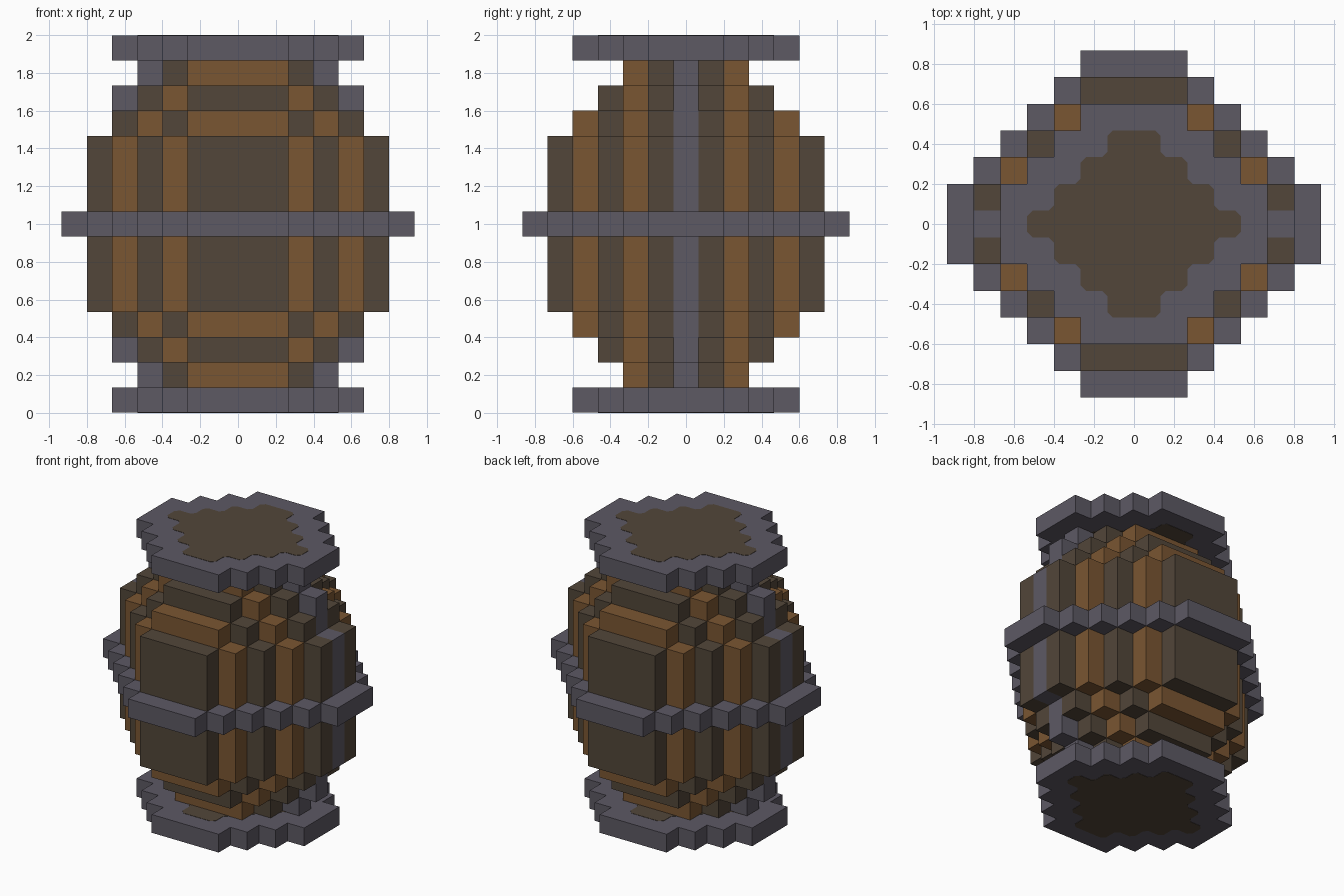
import bpy
import bmesh

cube = bpy.data.objects.get("Cube")
if cube:
    bpy.data.objects.remove(cube, do_unlink=True)

U = 2 / 15  # block size


def material(name, rgb):
    m = bpy.data.materials.new(name)
    m.use_nodes = True
    color = (*rgb, 1)
    m.diffuse_color = color
    bsdf = next(n for n in m.node_tree.nodes if n.type == 'BSDF_PRINCIPLED')
    bsdf.inputs["Base Color"].default_value = color
    bsdf.inputs["Roughness"].default_value = 0.9
    return m


MATS = [material("iron_grey", (0.109, 0.100, 0.127)),
        material("dark_wood", (0.084, 0.061, 0.041)),
        material("light_wood", (0.195, 0.093, 0.032))]
IRON, DARK, LIGHT = range(3)


def add_object(name, bm):
    bmesh.ops.remove_doubles(bm, verts=bm.verts, dist=0.0001)
    bmesh.ops.recalc_face_normals(bm, faces=bm.faces)
    mesh = bpy.data.meshes.new(name)
    bm.to_mesh(mesh)
    bm.free()
    for m in MATS:
        mesh.materials.append(m)
    obj = bpy.data.objects.new(name, mesh)
    bpy.context.collection.objects.link(obj)


def column(x):
    """Distance of a block column from the centre, counted from 1."""
    return max(x + 1, -x)


def stepped_cells(n):
    """Blocks of a stepped oval, n blocks wide each side."""
    return {(x, y) for x in range(-n, n) for y in range(-6, 7)
            if abs(y) <= n + 1 - max(column(x), 2)}


def stepped_slab(name, cells, z0, z1, pick):
    """Extrude block cells from z0 to z1, coloured by pick(x, y)."""
    bm = bmesh.new()

    def quad(points, mat):
        face = bm.faces.new([bm.verts.new((a * U, b * U, c * U)) for a, b, c in points])
        face.material_index = mat

    for x, y in sorted(cells):
        corners = [(x, y - .5), (x + 1, y - .5), (x + 1, y + .5), (x, y + .5)]
        sides = [(0, -1), (1, 0), (0, 1), (-1, 0)]
        mat = pick(x, y)
        quad([(*p, z1) for p in corners], mat)
        quad([(*p, z0) for p in reversed(corners)], mat)
        for k, (dx, dy) in enumerate(sides):
            if (x + dx, y + dy) not in cells:
                p, q = corners[k], corners[(k + 1) % 4]
                quad([(*p, z0), (*q, z0), (*q, z1), (*p, z1)], mat)
    bmesh.ops.remove_doubles(bm, verts=bm.verts, dist=0.0001)
    bmesh.ops.dissolve_limit(bm, angle_limit=0.01, verts=bm.verts, edges=bm.edges,
                             delimit={'MATERIAL'})
    add_object(name, bm)


def iron(x, y):
    return IRON


# Wooden tiers: alternating staves with an iron strap down each side
def staves(name, n, z0, z1):
    cells = stepped_cells(n)
    if n < 5:
        cells |= {(n, 0), (-n - 1, 0)}

    def pick(x, y):
        i = column(x)
        if y == 0 and i >= n:
            return IRON
        return DARK if (n - max(i, 2)) % 2 == 0 else LIGHT

    stepped_slab(name, cells, z0, z1, pick)


staves("middle_staves", 6, 4, 11)
for k, n in enumerate((3, 4, 5)):
    staves(f"lower_staves_{k + 1}", n, k + 1, k + 2)
    staves(f"upper_staves_{k + 1}", n, 13 - k, 14 - k)

# Iron hoop round the middle and iron rims at both ends
stepped_slab("middle_hoop", stepped_cells(7), 7, 8, iron)
stepped_slab("bottom_rim", stepped_cells(5), 0.015, 1, iron)
stepped_slab("top_rim", stepped_cells(5), 14, 14.985, iron)


# Wooden end panels with clipped corners, just proud of the rims
def end_panel(name, z0, z1):
    q = [(4, .5), (3, .5), (3, 1.5), (2, 1.5), (2, 2.5), (1, 2.5), (1, 3.5)]
    outline = (q + [(-x, y) for x, y in reversed(q)]
               + [(-x, -y) for x, y in q] + [(x, -y) for x, y in reversed(q)])
    points = []
    for k, (x, y) in enumerate(outline):
        for px, py in (outline[k - 1], outline[(k + 1) % len(outline)]):
            length = abs(px - x) + abs(py - y)
            points.append((x + (px - x) / length * .2, y + (py - y) / length * .2))
    bm = bmesh.new()
    low, high = [[bm.verts.new((x * U, y * U, z * U)) for x, y in points] for z in (z0, z1)]
    bm.faces.new(high)
    bm.faces.new(low[::-1])
    for k in range(len(points)):
        j = (k + 1) % len(points)
        bm.faces.new((low[k], low[j], high[j], high[k]))
    for f in bm.faces:
        f.material_index = DARK
    add_object(name, bm)


end_panel("bottom_panel", 0, 1.015)
end_panel("top_panel", 13.985, 15)
